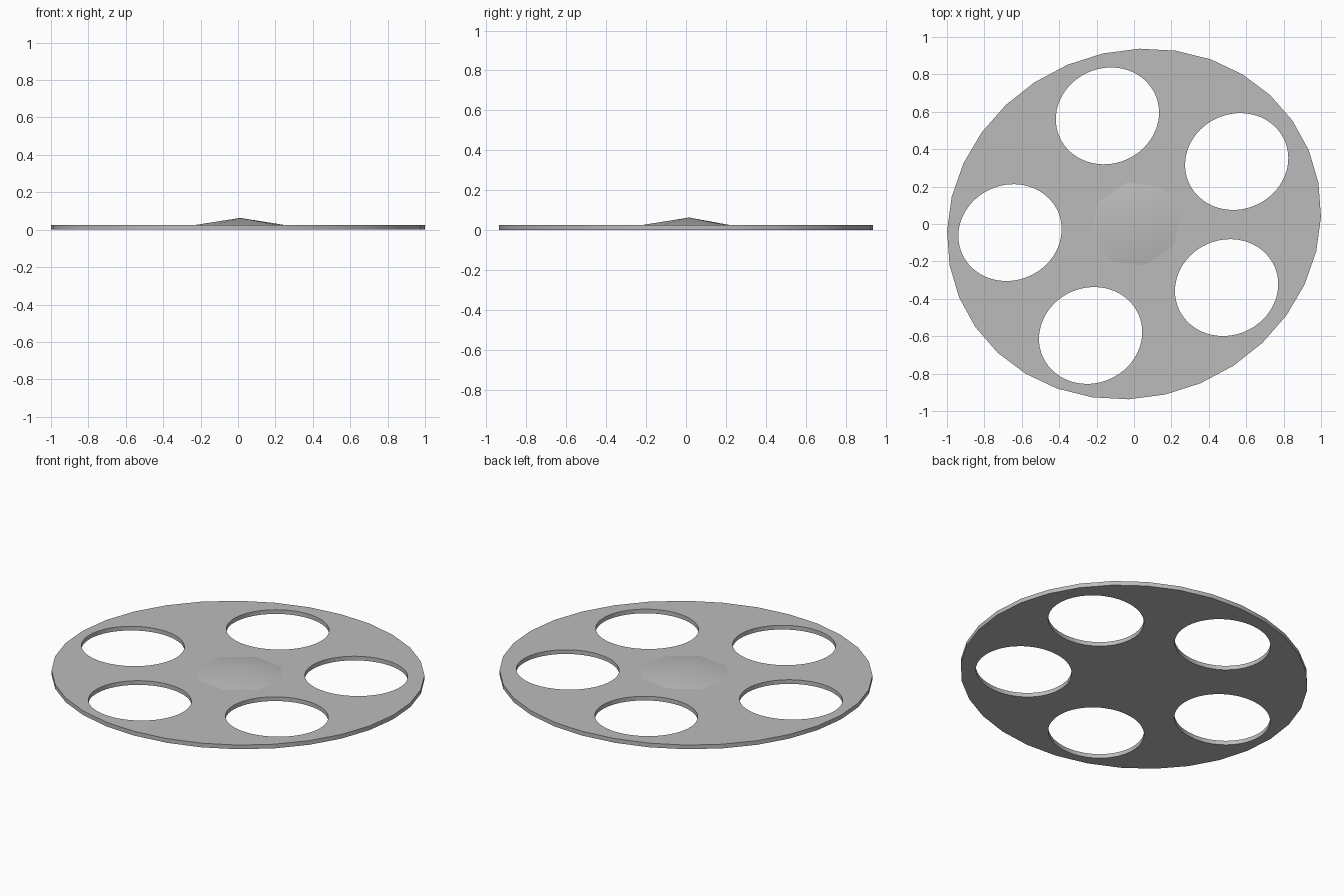
import bpy
import math
from math import cos, sin, tau, radians

if "Cube" in bpy.data.objects:
    bpy.data.objects.remove(bpy.data.objects["Cube"], do_unlink=True)

THICK = 0.025
SQUASH = 0.938          # depth compared with width
SKEW = radians(4)       # slight lean of every ellipse

grey = bpy.data.materials.new("mid grey")
grey.use_nodes = True
colour = (0.5, 0.5, 0.5, 1)
grey.diffuse_color = colour
grey.node_tree.nodes["Principled BSDF"].inputs["Base Color"].default_value = colour


def oval(centre, radius, sides, start=0):
    """Points of a slightly skewed ellipse."""
    angles = [radians(start) + tau * i / sides for i in range(sides)]
    return [(centre[0] + radius * cos(a),
             centre[1] + radius * SQUASH * sin(a + SKEW)) for a in angles]


def finish(obj):
    obj.data.materials.append(grey)
    bpy.ops.object.select_all(action="DESELECT")
    obj.select_set(True)
    bpy.context.view_layer.objects.active = obj
    bpy.ops.object.shade_smooth_by_angle(angle=radians(30))


# Flat disc with five holes, as a filled and extruded outline
holes = [(-0.142, 0.578), (0.549, 0.334), (0.495, -0.34),
         (-0.232, -0.596), (-0.663, -0.046)]
outline = bpy.data.curves.new("disc", "CURVE")
outline.dimensions = "2D"
outline.fill_mode = "BOTH"
outline.extrude = THICK / 2
rings = [oval((0, 0), 1, 32, -1.7)] + [oval(c, 0.276, 64) for c in holes]
for ring in rings:
    spline = outline.splines.new("POLY")
    spline.points.add(len(ring) - 1)
    for point, (x, y) in zip(spline.points, ring):
        point.co = (x, y, 0, 1)
    spline.use_cyclic_u = True
disc = bpy.data.objects.new("disc", outline)
disc.location.z = THICK / 2
bpy.context.collection.objects.link(disc)
bpy.ops.object.select_all(action="DESELECT")
disc.select_set(True)
bpy.context.view_layer.objects.active = disc
bpy.ops.object.convert(target="MESH")
finish(bpy.context.object)

# Low faceted peak in the middle
base = oval((0.01, 0), 0.245, 8, 191)
verts = [(x, y, THICK) for x, y in base] + [(0.012, 0.015, 0.063)]
faces = [(i, (i + 1) % 8, 8) for i in range(8)]
mesh = bpy.data.meshes.new("centre_peak")
mesh.from_pydata(verts, [], faces)
peak = bpy.data.objects.new("centre_peak", mesh)
bpy.context.collection.objects.link(peak)
finish(peak)
